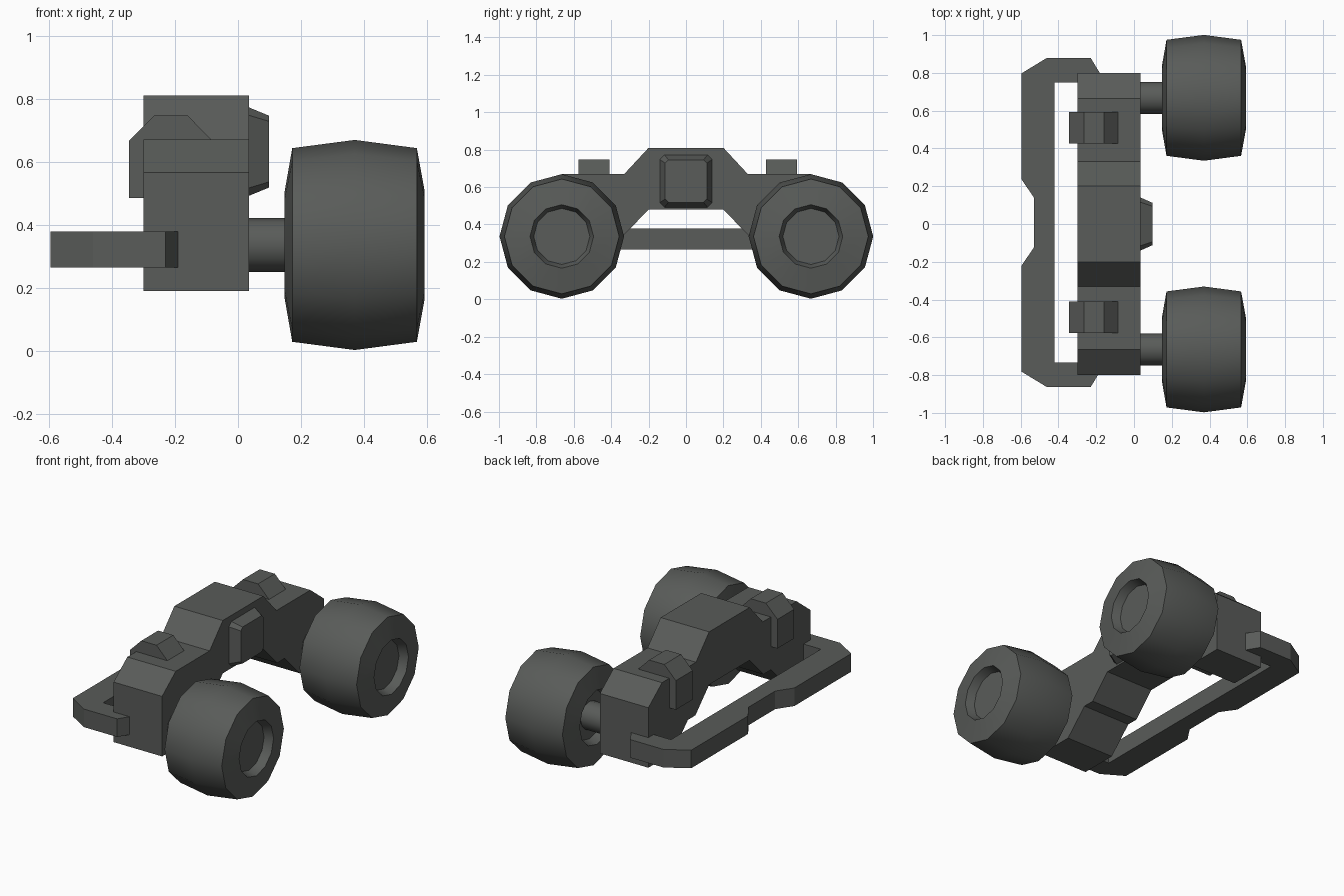
import bpy, bmesh, math

if "Cube" in bpy.data.objects:
    bpy.data.objects.remove(bpy.data.objects["Cube"])

mat = bpy.data.materials.new("dark grey")
mat.diffuse_color = (0.10, 0.106, 0.10, 1)
mat.use_nodes = True
mat.node_tree.nodes["Principled BSDF"].inputs["Base Color"].default_value = mat.diffuse_color


def finish(name, bm, smooth=False):
    bmesh.ops.recalc_face_normals(bm, faces=bm.faces)
    me = bpy.data.meshes.new(name)
    bm.to_mesh(me)
    bm.free()
    me.materials.append(mat)
    ob = bpy.data.objects.new(name, me)
    bpy.context.collection.objects.link(ob)
    if smooth:
        bpy.ops.object.select_all(action='DESELECT')
        ob.select_set(True)
        bpy.context.view_layer.objects.active = ob
        bpy.ops.object.shade_smooth_by_angle(angle=math.radians(32))
    return ob


def loft(name, rings, smooth=False):
    """Join closed rings of points with quads and cap both ends."""
    bm = bmesh.new()
    vs = [[bm.verts.new(p) for p in r] for r in rings]
    n = len(vs[0])
    for a, b in zip(vs, vs[1:]):
        for i in range(n):
            j = (i + 1) % n
            bm.faces.new((a[i], a[j], b[j], b[i]))
    bm.faces.new(vs[0])
    bm.faces.new(vs[-1])
    return finish(name, bm, smooth)


def lathe(name, profile, y, z, sides, smooth=True):
    """Turn (x, radius) pairs around an axis along x."""
    ang = [2 * math.pi * i / sides for i in range(sides)]
    return loft(name, [[(x, y + r * math.sin(a), z + r * math.cos(a)) for a in ang]
                       for x, r in profile], smooth)


# Arched axle body, half profile mirrored in y
half = [(0.20, 0.81), (0.33, 0.67), (0.665, 0.67), (0.80, 0.565), (0.80, 0.19),
        (0.56, 0.19), (0.41, 0.34), (0.335, 0.34), (0.20, 0.48)]
outline = half + [(-y, z) for y, z in reversed(half)]
loft("axle_body", [[(x, y, z) for y, z in outline] for x in (-0.30, 0.035)])

# Flat C-shaped bumper
arm = [(-0.53, 0.132), (-0.595, 0.228), (-0.595, 0.79), (-0.46, 0.872), (-0.23, 0.872),
       (-0.18, 0.79), (-0.18, 0.74), (-0.42, 0.74)]
plan = arm + [(x, -y) for x, y in reversed(arm)]
loft("bumper", [[(x, y + 0.008, z) for x, y in plan] for z in (0.265, 0.378)])

# Raised plate on the wheel side, corners chamfered
def chamfered(x, hy, hz, c, z=0.632):
    q = [(hy, hz - c), (hy - c, hz), (-hy + c, hz), (-hy, hz - c),
         (-hy, -hz + c), (-hy + c, -hz), (hy - c, -hz), (hy, -hz + c)]
    return [(x, a, z + b) for a, b in q]

loft("centre_plate", [chamfered(0.02, 0.14, 0.14, 0.025),
                      chamfered(0.035, 0.14, 0.14, 0.025),
                      chamfered(0.098, 0.112, 0.114, 0.018)])

# Clamps, wheels and shafts on both ends
clamp = [(-0.345, 0.485), (-0.345, 0.667), (-0.265, 0.747), (-0.16, 0.747),
         (-0.085, 0.67), (-0.085, 0.64), (-0.27, 0.64), (-0.27, 0.485)]
tyre = [(0.20, 0.15), (0.148, 0.17), (0.172, 0.307), (0.37, 0.333),
        (0.567, 0.307), (0.592, 0.17), (0.54, 0.15)]
for side, tag in ((1, "back"), (-1, "front")):
    yc = 0.51 if side > 0 else -0.493
    loft("clamp_" + tag, [[(x, yc + d, z) for x, z in clamp] for d in (-0.083, 0.083)])
    yw = 0.668 if side > 0 else -0.664
    lathe("wheel_" + tag, tyre, yw, 0.336, 12)
    lathe("shaft_" + tag, [(0.0, 0.085), (0.25, 0.085)], yw, 0.336, 12)
    bpy.data.objects["shaft_" + tag].scale = (1, 1, 1)
